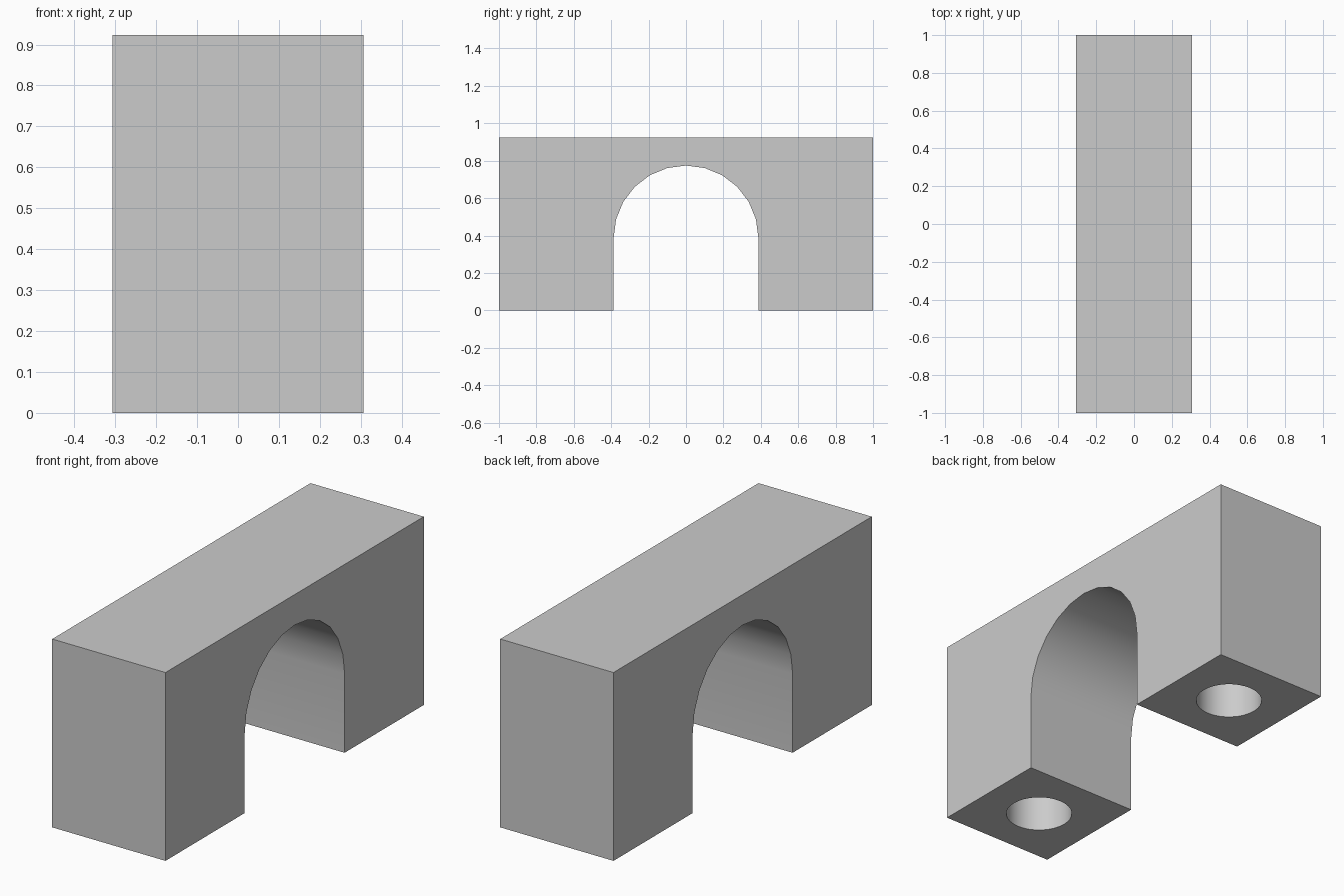
import bpy
import bmesh
from math import pi, sin, cos, radians

if "Cube" in bpy.data.objects:
    bpy.data.objects.remove(bpy.data.objects["Cube"], do_unlink=True)

HALF_X, HALF_Y, HEIGHT = 0.307, 1.0, 0.923
ARCH_R = 0.387          # arch radius, also the height of its centre
HOLE_R, HOLE_DEPTH = 0.154, 0.4
STEPS = 12              # facets in the half circle

grey = bpy.data.materials.new("grey")
grey.use_nodes = True
colour = (0.6, 0.6, 0.6, 1.0)
grey.diffuse_color = colour
grey.node_tree.nodes["Principled BSDF"].inputs["Base Color"].default_value = colour

# Arch block: side profile extruded across its width
profile = [(-ARCH_R, 0), (-HALF_Y, 0), (-HALF_Y, HEIGHT),
           (HALF_Y, HEIGHT), (HALF_Y, 0), (ARCH_R, 0)]
profile += [(ARCH_R * cos(pi * i / STEPS), ARCH_R + ARCH_R * sin(pi * i / STEPS))
            for i in range(STEPS + 1)]

bm = bmesh.new()
side = bm.faces.new([bm.verts.new((-HALF_X, y, z)) for y, z in profile])
extruded = bmesh.ops.extrude_face_region(bm, geom=[side])["geom"]
bmesh.ops.translate(bm, vec=(2 * HALF_X, 0, 0),
                    verts=[v for v in extruded if isinstance(v, bmesh.types.BMVert)])
bmesh.ops.recalc_face_normals(bm, faces=bm.faces)
mesh = bpy.data.meshes.new("arch_block")
bm.to_mesh(mesh)
bm.free()
block = bpy.data.objects.new("arch_block", mesh)
bpy.context.collection.objects.link(block)
mesh.materials.append(grey)

# Round peg holes in the underside of both legs
for name, sign in (("front", -1), ("back", 1)):
    bpy.ops.mesh.primitive_cylinder_add(
        vertices=32, radius=HOLE_R, depth=2 * HOLE_DEPTH,
        location=(0, sign * (HALF_Y + ARCH_R) / 2, 0))
    cutter = bpy.context.object
    cutter.name = name + "_hole_cutter"
    cutter.hide_render = True
    cutter.data.materials.append(grey)
    cut = block.modifiers.new(name + "_hole", "BOOLEAN")
    cut.operation = "DIFFERENCE"
    cut.solver = "EXACT"
    cut.object = cutter
    bpy.ops.object.select_all(action="DESELECT")
    block.select_set(True)
    bpy.context.view_layer.objects.active = block
    bpy.ops.object.modifier_apply(modifier=cut.name)
    bpy.data.objects.remove(cutter, do_unlink=True)

# Smooth curved walls, crisp corners
bpy.ops.object.shade_smooth_by_angle(angle=radians(30))
